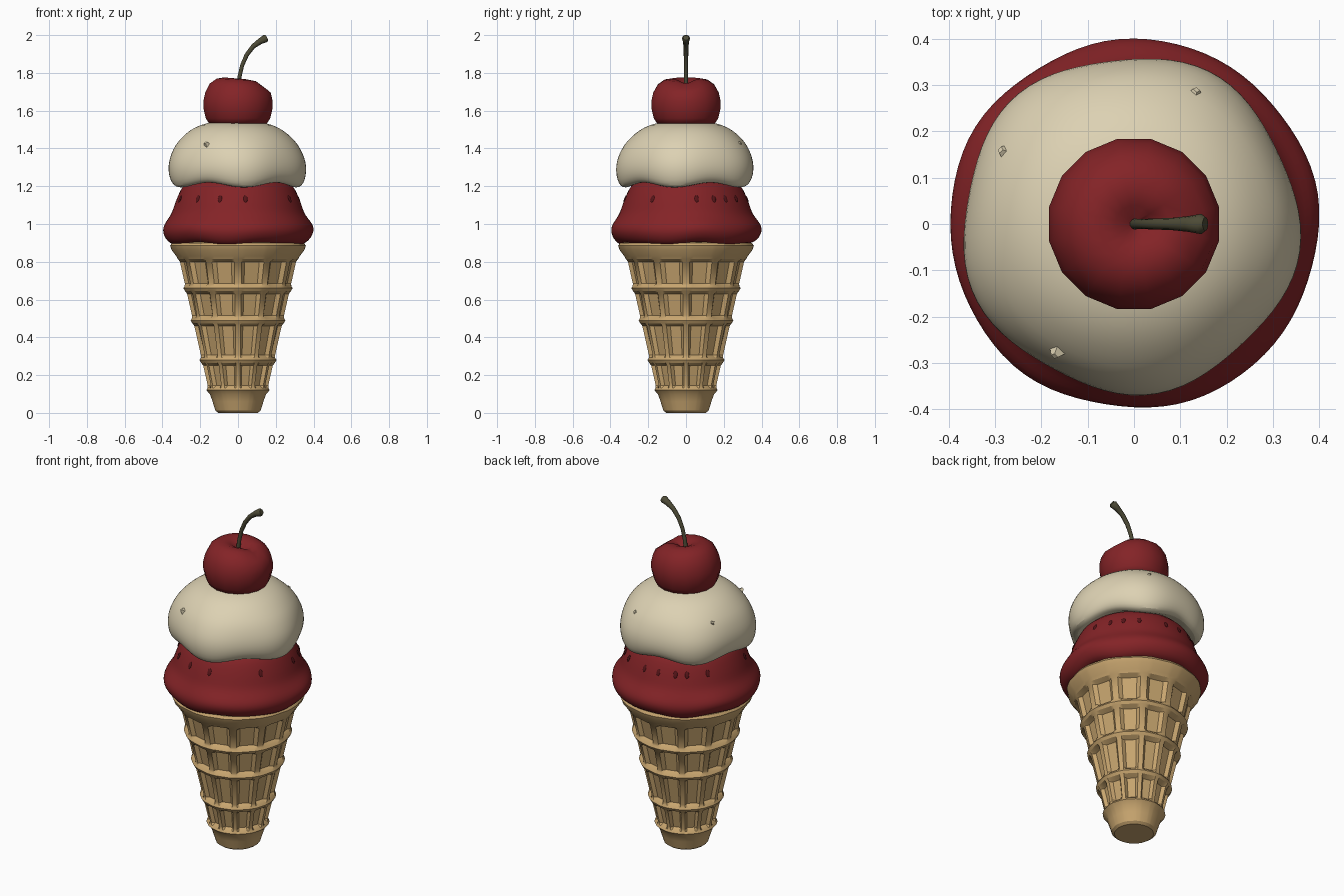
import bpy, bmesh, math
from math import sin, cos, radians, pi, exp
from mathutils import Vector, Matrix

if "Cube" in bpy.data.objects:
    bpy.data.objects.remove(bpy.data.objects["Cube"], do_unlink=True)


def material(name, rgb):
    m = bpy.data.materials.new(name)
    m.use_nodes = True
    m.diffuse_color = (*rgb, 1)
    bsdf = m.node_tree.nodes["Principled BSDF"]
    bsdf.inputs["Base Color"].default_value = (*rgb, 1)
    bsdf.inputs["Roughness"].default_value = 0.7
    return m


RED = material("berry red", (0.23, 0.017, 0.02))
SEED = material("dark seed red", (0.09, 0.007, 0.009))
CREAM = material("vanilla cream", (0.72, 0.64, 0.45))
WAFER = material("wafer tan", (0.58, 0.38, 0.16))
STEM = material("stem olive", (0.075, 0.07, 0.037))


def finish(name, bm, mat, subdiv=0, angle=40):
    bmesh.ops.recalc_face_normals(bm, faces=bm.faces)
    mesh = bpy.data.meshes.new(name)
    bm.to_mesh(mesh)
    bm.free()
    mesh.materials.append(mat)
    ob = bpy.data.objects.new(name, mesh)
    bpy.context.collection.objects.link(ob)
    bpy.ops.object.select_all(action="DESELECT")
    ob.select_set(True)
    bpy.context.view_layer.objects.active = ob
    bpy.ops.object.shade_smooth_by_angle(angle=radians(angle))
    if subdiv:
        mod = ob.modifiers.new("Subdivision", "SUBSURF")
        mod.levels = mod.render_levels = subdiv
    return ob


def lathe(name, profile, angles, mat, warp=None, **kw):
    """Turn an (r, z) profile round z; warp(a, r, z) adjusts each point."""
    bm = bmesh.new()
    rings = []
    for r, z in profile:
        ring = []
        for a in angles:
            rr, zz = warp(a, r, z) if warp else (r, z)
            ring.append(bm.verts.new((rr * cos(a), rr * sin(a), zz)))
        rings.append(ring)
    n = len(angles)
    for lo, hi in zip(rings, rings[1:]):
        for i in range(n):
            j = (i + 1) % n
            bm.faces.new((lo[i], lo[j], hi[j], hi[i]))
    bm.faces.new(rings[0][::-1])
    bm.faces.new(rings[-1])
    return finish(name, bm, mat, **kw)


def even(n, offset=0.0):
    return [2 * pi * (i + offset) / n for i in range(n)]


# Waffle cone: raised rings and upright ribs around sunken panels
RIB_COUNT = 12
RINGS = (0.12, 0.28, 0.49, 0.66, 0.83)


def cone_r(z):
    return 0.155 + 0.225 * (z - RINGS[0])


cone_profile = [(0.105, 0), (0.12, 0.012), (0.135, 0.06), (0.148, 0.098)]
panel_heights = set()
for k, z in enumerate(RINGS):
    if k:
        low = z - 0.03
        panel_heights.add(low)
        cone_profile.append((cone_r(low), low))
        cone_profile.append((cone_r(z) + 0.004, z - 0.016))
    cone_profile.append((cone_r(z) + 0.013, z))
    if z != RINGS[-1]:
        cone_profile.append((cone_r(z) + 0.006, z + 0.012))
        high = z + 0.026
        panel_heights.add(high)
        cone_profile.append((cone_r(high), high))
cone_profile += [(0.352, 0.862), (0.36, 0.885), (0.35, 0.9), (0.3, 0.905)]

cell = 2 * pi / RIB_COUNT
cone_angles = [k * cell + radians(d) for k in range(RIB_COUNT) for d in (-3.5, 3.5, 7, 23)]


def waffle(a, r, z):
    across = (a + cell / 2) % cell - cell / 2
    if z in panel_heights and abs(across) > radians(5):
        r -= 0.02
    return r, z


lathe("waffle_cone", cone_profile, cone_angles, WAFER, waffle, angle=30)


# Berry scoop with a flared, gently wavy skirt
def berry_wave(a, r, z):
    w = min(max((1.05 - z) / 0.1, 0), 1)
    wave = sin(5 * a + 0.6) + 0.6 * sin(8 * a)
    return r + 0.004 * w * wave, z + 0.007 * w * wave


lathe("berry_scoop",
      [(0.28, 0.93), (0.315, 0.9), (0.345, 0.893), (0.375, 0.91), (0.395, 0.94),
       (0.402, 0.97), (0.393, 1.0), (0.37, 1.03), (0.35, 1.06), (0.338, 1.1),
       (0.323, 1.14), (0.305, 1.18), (0.28, 1.22), (0.2, 1.26)],
      even(40), RED, berry_wave, subdiv=1)

# Seeds set in the berry scoop
bm = bmesh.new()
for deg in (-131, -107, -83, -33, 10, 27, 40, 55, 82, 98, 115, 126, 146, 200):
    place = (Matrix.Rotation(radians(deg), 4, "Z") @ Matrix.Translation((0.326, 0, 1.133))
             @ Matrix.Rotation(radians(-22), 4, "Y") @ Matrix.Diagonal((0.004, 0.011, 0.02, 1)))
    bmesh.ops.create_uvsphere(bm, u_segments=10, v_segments=6, radius=1, matrix=place)
finish("berry_seeds", bm, SEED)


# Vanilla scoop with five soft lobes and a drooping hem
def vanilla_wave(a, r, z):
    w = min(max((1.5 - z) / 0.2, 0), 1)
    lobe = -cos(5 * (a - radians(25)))
    hem = min(max((1.3 - z) / 0.08, 0), 1)
    return r + 0.01 * w * lobe, z - 0.014 * hem * lobe


vanilla = lathe("vanilla_scoop",
                [(0.24, 1.235), (0.285, 1.215), (0.315, 1.203), (0.34, 1.212), (0.357, 1.24),
                 (0.366, 1.285), (0.362, 1.33), (0.35, 1.37), (0.326, 1.42), (0.29, 1.46),
                 (0.25, 1.495), (0.195, 1.525), (0.12, 1.542), (0.05, 1.547)],
                even(40), CREAM, vanilla_wave, subdiv=1)
vanilla.location.x = -0.008

# Small angular chips on the vanilla scoop
bm = bmesh.new()
for deg, r in ((151, 0.322), (65, 0.312), (239, 0.325)):
    place = (Matrix.Rotation(radians(deg), 4, "Z") @ Matrix.Translation((r, 0, 1.425))
             @ Matrix.Rotation(radians(50), 4, "Y") @ Matrix.Rotation(radians(20), 4, "Z"))
    bmesh.ops.create_cone(bm, cap_ends=True, segments=4, radius1=0.02, radius2=0.008,
                          depth=0.02, matrix=place)
finish("vanilla_chips", bm, CREAM, angle=20)


# Cherry with a dimpled top and a crease on one side
def crease(a, r, z):
    a = (a + pi) % (2 * pi) - pi
    if z > 1.72:
        z -= 0.02 * exp(-(a / 0.45) ** 2) + 0.006 * cos(a)
    return r, z


lathe("cherry",
      [(0.1, 1.525), (0.155, 1.53), (0.174, 1.56), (0.186, 1.61), (0.187, 1.65),
       (0.177, 1.695), (0.152, 1.738), (0.115, 1.764), (0.075, 1.77), (0.04, 1.758),
       (0.012, 1.738)],
      even(16, 0.5), RED, crease, angle=60)

# Stem: a curved tube that thickens to a blunt tip
path = [Vector((x, 0, z)) for x, z in
        ((0, 1.72), (0.008, 1.78), (0.022, 1.84), (0.046, 1.895), (0.08, 1.94),
         (0.118, 1.968), (0.145, 1.982), (0.154, 1.986))]
widths = (0.012, 0.011, 0.011, 0.012, 0.013, 0.017, 0.022, 0.015)
bm = bmesh.new()
rings = []
for i, (p, w) in enumerate(zip(path, widths)):
    t = (path[min(i + 1, len(path) - 1)] - path[max(i - 1, 0)]).normalized()
    side = Vector((0, 1, 0))
    up = t.cross(side)
    rings.append([bm.verts.new(p + w * (cos(a) * side + sin(a) * up)) for a in even(10)])
for lo, hi in zip(rings, rings[1:]):
    for i in range(10):
        j = (i + 1) % 10
        bm.faces.new((lo[i], lo[j], hi[j], hi[i]))
bm.faces.new(rings[0][::-1])
bm.faces.new(rings[-1])
finish("cherry_stem", bm, STEM, angle=50)
